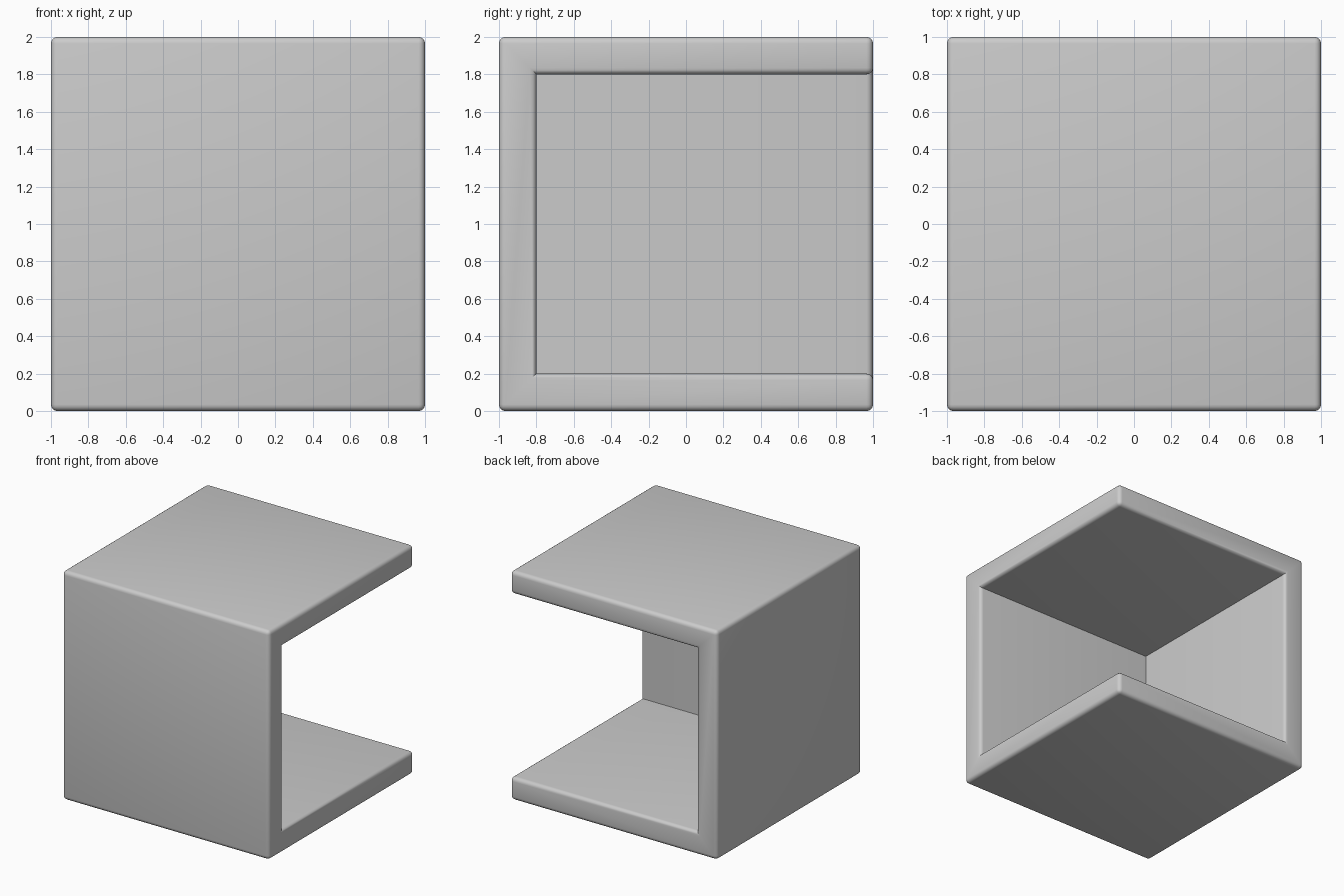
import bpy, bmesh

if "Cube" in bpy.data.objects:
    bpy.data.objects.remove(bpy.data.objects["Cube"])

WALL, RADIUS = 0.2, 0.035


def box(name, lo, hi):
    size = [b - a for a, b in zip(lo, hi)]
    mid = [(a + b) / 2 for a, b in zip(lo, hi)]
    bpy.ops.mesh.primitive_cube_add(size=1, location=mid)
    ob = bpy.context.object
    ob.name = name
    ob.scale = size
    bpy.ops.object.transform_apply(location=True, rotation=False, scale=True)
    return ob


# Cavity, open to the right and the back
cavity = box("cavity_cutter", (-1 + WALL, -1 + WALL, WALL), (1.5, 1.5, 2 - WALL))

# Shell: front wall, left wall, top and bottom slabs in one piece
shell = box("open_cube_shell", (-1, -1, 0), (1, 1, 2))
cut = shell.modifiers.new("cavity", 'BOOLEAN')
cut.operation = 'DIFFERENCE'
cut.solver = 'EXACT'
cut.object = cavity
bpy.ops.object.modifier_apply(modifier=cut.name)
bpy.data.objects.remove(cavity, do_unlink=True)

# Round the outward edges only; the inside corners stay sharp
bm = bmesh.new()
bm.from_mesh(shell.data)
bmesh.ops.remove_doubles(bm, verts=bm.verts, dist=1e-4)
bmesh.ops.dissolve_limit(bm, angle_limit=0.01, verts=bm.verts, edges=bm.edges)
bm.normal_update()
outer = [e for e in bm.edges if e.is_convex and e.calc_face_angle(0) > 0.5]
bmesh.ops.bevel(bm, geom=outer, offset=RADIUS, offset_type='OFFSET',
                segments=4, profile=0.5, affect='EDGES', clamp_overlap=True)
bm.to_mesh(shell.data)
bm.free()

bpy.ops.object.shade_smooth_by_angle()
